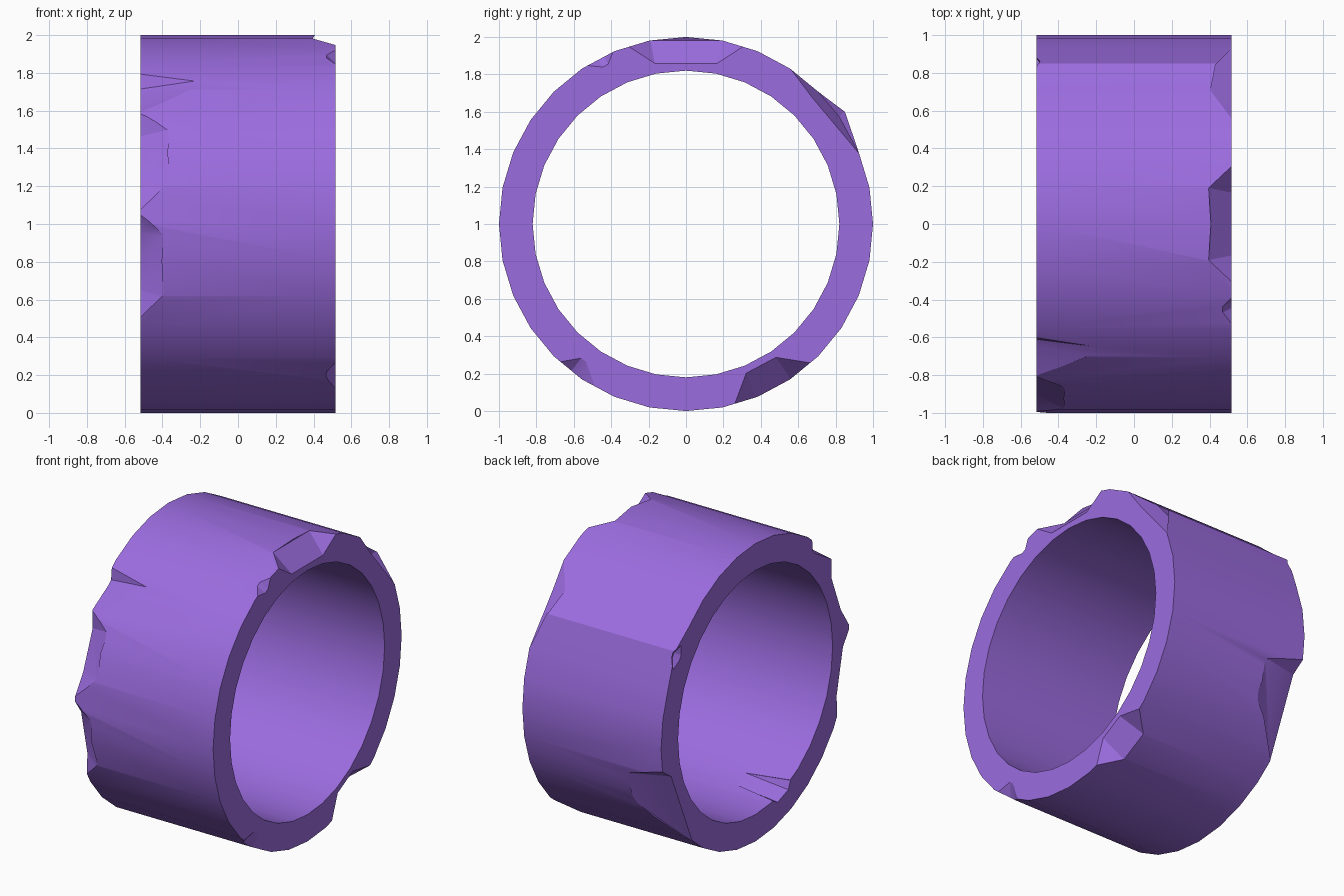
import bpy, bmesh, math
from mathutils import Vector

if "Cube" in bpy.data.objects:
    bpy.data.objects.remove(bpy.data.objects["Cube"])

HALF, OUTER, INNER, SIDES = 0.515, 1.0, 0.82, 32


def polar(x, deg, r):
    a = math.radians(deg)
    return Vector((x, r * math.cos(a), 1 + r * math.sin(a)))


# ring body: outer and inner loops at both ends, with one raised crease at the upper back
bm = bmesh.new()
rows = []
for x, base in ((-HALF, OUTER), (HALF, OUTER), (HALF, INNER), (-HALF, INNER)):
    row = []
    for i in range(SIDES):
        deg, r = 360 * i / SIDES, base
        if i == 3 and base == OUTER:
            deg, r = 35.2, 1.04
        row.append(bm.verts.new(polar(x, deg, r)))
    rows.append(row)
for k in range(4):
    a, b = rows[k], rows[(k + 1) % 4]
    for i in range(SIDES):
        j = (i + 1) % SIDES
        bm.faces.new((a[i], a[j], b[j], b[i]))
bmesh.ops.recalc_face_normals(bm, faces=bm.faces)
mesh = bpy.data.meshes.new("stone_ring")
bm.to_mesh(mesh)
bm.free()
ring = bpy.data.objects.new("stone_ring", mesh)
bpy.context.collection.objects.link(ring)
bpy.context.view_layer.objects.active = ring
ring.select_set(True)


def chip(side, a0, a1, b0, b1, depth, floor, surface=OUTER, apex=1.3):
    """Break a faceted piece off one rim between angles a0 and a1."""
    end, deep = side * HALF, side * (HALF - depth)
    pts = [polar(end, a0, surface), polar(end, a1, surface),
           polar(end, b0, floor), polar(end, b1, floor),
           polar(deep, b0, surface), polar(deep, b1, surface),
           polar(side * (HALF + 0.1), (a0 + a1) / 2, apex)]
    cb = bmesh.new()
    for p in pts:
        cb.verts.new(p)
    bmesh.ops.convex_hull(cb, input=cb.verts)
    loose = [v for v in cb.verts if not v.link_faces]
    bmesh.ops.delete(cb, geom=loose, context='VERTS')
    bmesh.ops.recalc_face_normals(cb, faces=cb.faces)
    cm = bpy.data.meshes.new("chip_cutter")
    cb.to_mesh(cm)
    cb.free()
    cutter = bpy.data.objects.new("chip_cutter", cm)
    cutter.hide_render = True
    bpy.context.collection.objects.link(cutter)
    mod = ring.modifiers.new("chip", 'BOOLEAN')
    mod.operation, mod.solver, mod.object = 'DIFFERENCE', 'EXACT', cutter
    bpy.ops.object.modifier_apply(modifier=mod.name)
    bpy.data.objects.remove(cutter)


# right rim: top, upper back, lower back and two small nicks
chip(1, 72, 108, 79, 101, 0.12, 0.875)
chip(1, 22, 56, 35, 45, 0.11, 0.955)
chip(1, -75, -48, -68, -56, 0.12, 0.86)
chip(1, 227.5, 241, 232, 234, 0.05, 0.91)
chip(1, 113, 122, 116, 118, 0.05, 0.95)
# left rim: two broad front chips, a long notch, a broad back chip, a crease nick
chip(-1, 144, 176, 150, 167, 0.15, 0.93)
chip(-1, 177, 210, 183, 202, 0.12, 0.93)
chip(-1, 127, 144, 130.5, 133, 0.31, 0.94)
chip(-1, -48, -9, -28, -14, 0.28, 0.92)
chip(-1, 29, 38, 33, 35, 0.03, 0.96)
# gouge on the inner wall
chip(-1, 243, 257, 246, 254, 0.3, 0.86, INNER, 0.6)

# purple colour and smooth walls with sharp chips
mat = bpy.data.materials.new("purple")
mat.diffuse_color = (0.33, 0.15, 0.74, 1)
mat.use_nodes = True
mat.node_tree.nodes["Principled BSDF"].inputs["Base Color"].default_value = mat.diffuse_color
ring.data.materials.clear()
ring.data.materials.append(mat)
bpy.ops.object.shade_smooth_by_angle(angle=math.radians(20))
